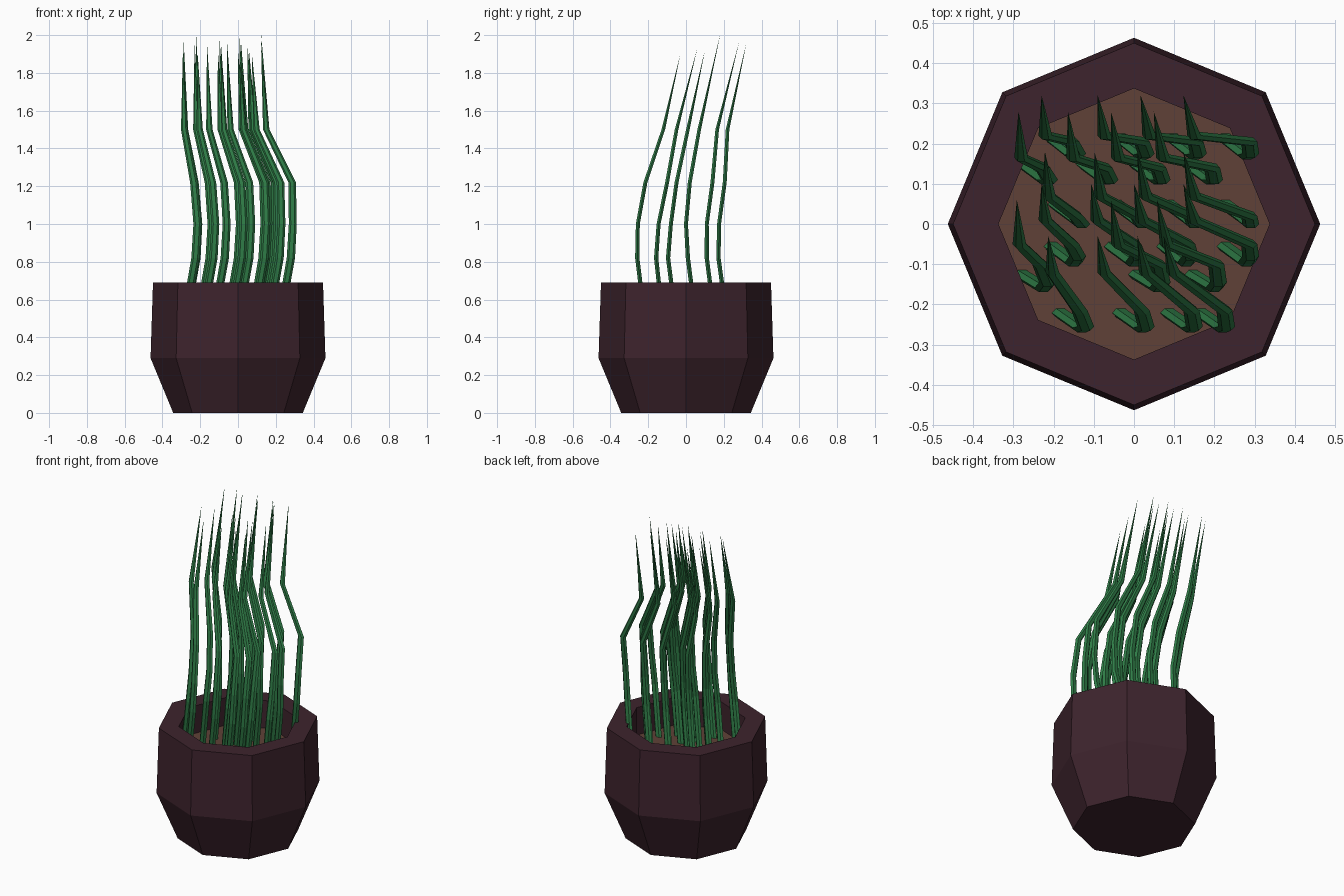
import bpy, bmesh
from math import cos, sin, pi

if "Cube" in bpy.data.objects:
    bpy.data.objects.remove(bpy.data.objects["Cube"])


def material(name, rgb):
    m = bpy.data.materials.new(name)
    m.diffuse_color = (*rgb, 1)
    m.use_nodes = True
    m.node_tree.nodes["Principled BSDF"].inputs["Base Color"].default_value = m.diffuse_color
    return m


def finish(name, bm, mat):
    bmesh.ops.recalc_face_normals(bm, faces=bm.faces)
    me = bpy.data.meshes.new(name)
    bm.to_mesh(me)
    bm.free()
    me.materials.append(mat)
    ob = bpy.data.objects.new(name, me)
    bpy.context.collection.objects.link(ob)
    return ob


def ring(bm, cx, cy, z, rx, ry, n):
    return [bm.verts.new((cx + rx * cos(2 * pi * i / n), cy + ry * sin(2 * pi * i / n), z))
            for i in range(n)]


def bridge(bm, a, b):
    n = len(a)
    for i in range(n):
        j = (i + 1) % n
        bm.faces.new((a[i], a[j], b[j], b[i]))


POT = material("pot_plum", (0.047, 0.017, 0.026))
SOIL = material("soil_brown", (0.115, 0.053, 0.038))
GREEN = material("leaf_green", (0.028, 0.2, 0.062))

# Eight-sided pot with thick rim and hollow inside
bm = bmesh.new()
rings = [ring(bm, 0, 0, z, r, r, 8)
         for r, z in [(0.343, 0), (0.463, 0.29), (0.45, 0.69), (0.337, 0.69), (0.337, 0.52)]]
bm.faces.new(rings[0])
for a, b in zip(rings, rings[1:]):
    bridge(bm, a, b)
finish("pot", bm, POT)

# Soil disc
bm = bmesh.new()
bm.faces.new(ring(bm, 0, 0, 0.52, 0.337, 0.337, 8))
soil = finish("soil", bm, SOIL)

# Rows of leaves, front to back: x of each knee, y along the leaf, tip height
ROWS = [
    ((-.12, .03, .15, .23), (-.22, -.258, -.255, -.215, -.12, -.03), 1.90),
    ((-.215, .07, .21), (-.125, -.158, -.145, -.10, -.05, .06), 1.93),
    ((-.14, .01, .14, .29), (-.055, -.095, -.08, -.05, .01, .10), 1.92),
    ((-.13, .02, .15, .29), (.05, .01, .0, .02, .07, .18), 2.0),
    ((-.21, -.06, .07, .20), (.15, .11, .11, .14, .165, .28), 1.96),
    ((-.14, .03, .16, .29), (.215, .172, .175, .205, .22, .32), 1.96),
]
HEIGHTS = (.51, .82, 1.0, 1.22, 1.5)
# x along the leaf as scale and shift of the knee x
BEND = ((1, -.065), (1, -.01), (1, 0), (1.03, -.012), (.86, -.1), (.82, -.115))
SIZE = ((.021, .013), (.022, .013), (.021, .012), (.02, .012), (.017, .011))

# Tapered six-sided leaves
for r, (knees, ys, top) in enumerate(ROWS):
    for k, x in enumerate(knees):
        bm = bmesh.new()
        xs = [s * x + d for s, d in BEND]
        rs = [ring(bm, xs[i], ys[i], HEIGHTS[i], *SIZE[i], 6) for i in range(5)]
        bm.faces.new(rs[0])
        for a, b in zip(rs, rs[1:]):
            bridge(bm, a, b)
        tip = bm.verts.new((xs[5], ys[5], top))
        for i in range(6):
            bm.faces.new((rs[-1][i], rs[-1][(i + 1) % 6], tip))
        finish(f"leaf_{r + 1}_{k + 1}", bm, GREEN)
